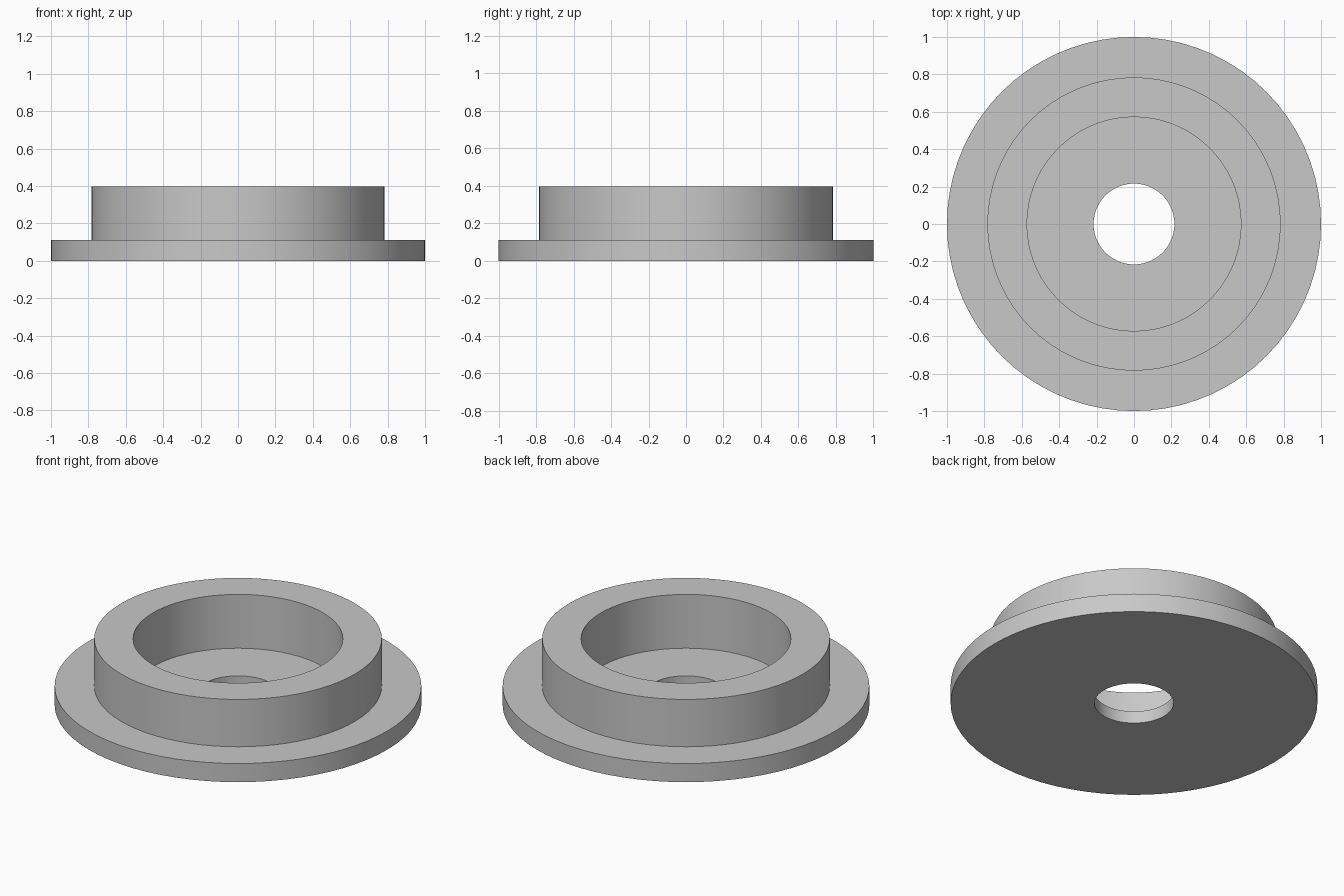
import bpy
import bmesh
import math

SEGMENTS = 72

cube = bpy.data.objects.get("Cube")
if cube:
    bpy.data.objects.remove(cube, do_unlink=True)

# Single grey material
grey = bpy.data.materials.new("plain_grey")
grey.use_nodes = True
colour = (0.58, 0.58, 0.58, 1.0)
grey.diffuse_color = colour
grey.node_tree.nodes["Principled BSDF"].inputs["Base Color"].default_value = colour


def lathe(name, profile, material):
    """Revolve a closed (radius, height) profile around the z axis."""
    bm = bmesh.new()
    verts = [bm.verts.new((r, 0, z)) for r, z in profile]
    edges = [bm.edges.new((v, verts[(i + 1) % len(verts)])) for i, v in enumerate(verts)]
    bmesh.ops.spin(bm, geom=verts + edges, cent=(0, 0, 0), axis=(0, 0, 1),
                   angle=2 * math.pi, steps=SEGMENTS, use_merge=True)
    bmesh.ops.remove_doubles(bm, verts=bm.verts[:], dist=0.0001)
    bmesh.ops.recalc_face_normals(bm, faces=bm.faces[:])
    mesh = bpy.data.meshes.new(name)
    bm.to_mesh(mesh)
    bm.free()
    mesh.materials.append(material)
    obj = bpy.data.objects.new(name, mesh)
    bpy.context.collection.objects.link(obj)
    return obj


# Heights and radii of the stepped bushing
hole, bore, collar, flange = 0.216, 0.572, 0.784, 1.0
floor_z, flange_z, top_z = 0.073, 0.112, 0.397

# Flange, raised collar, recessed floor and through hole in one turned body
bushing = lathe("flanged_bushing", [
    (hole, 0), (flange, 0), (flange, flange_z), (collar, flange_z),
    (collar, top_z), (bore, top_z), (bore, floor_z), (hole, floor_z),
], grey)

# Smooth walls with crisp rims
bpy.ops.object.select_all(action="DESELECT")
bushing.select_set(True)
bpy.context.view_layer.objects.active = bushing
bpy.ops.object.shade_smooth_by_angle(angle=math.radians(30))
